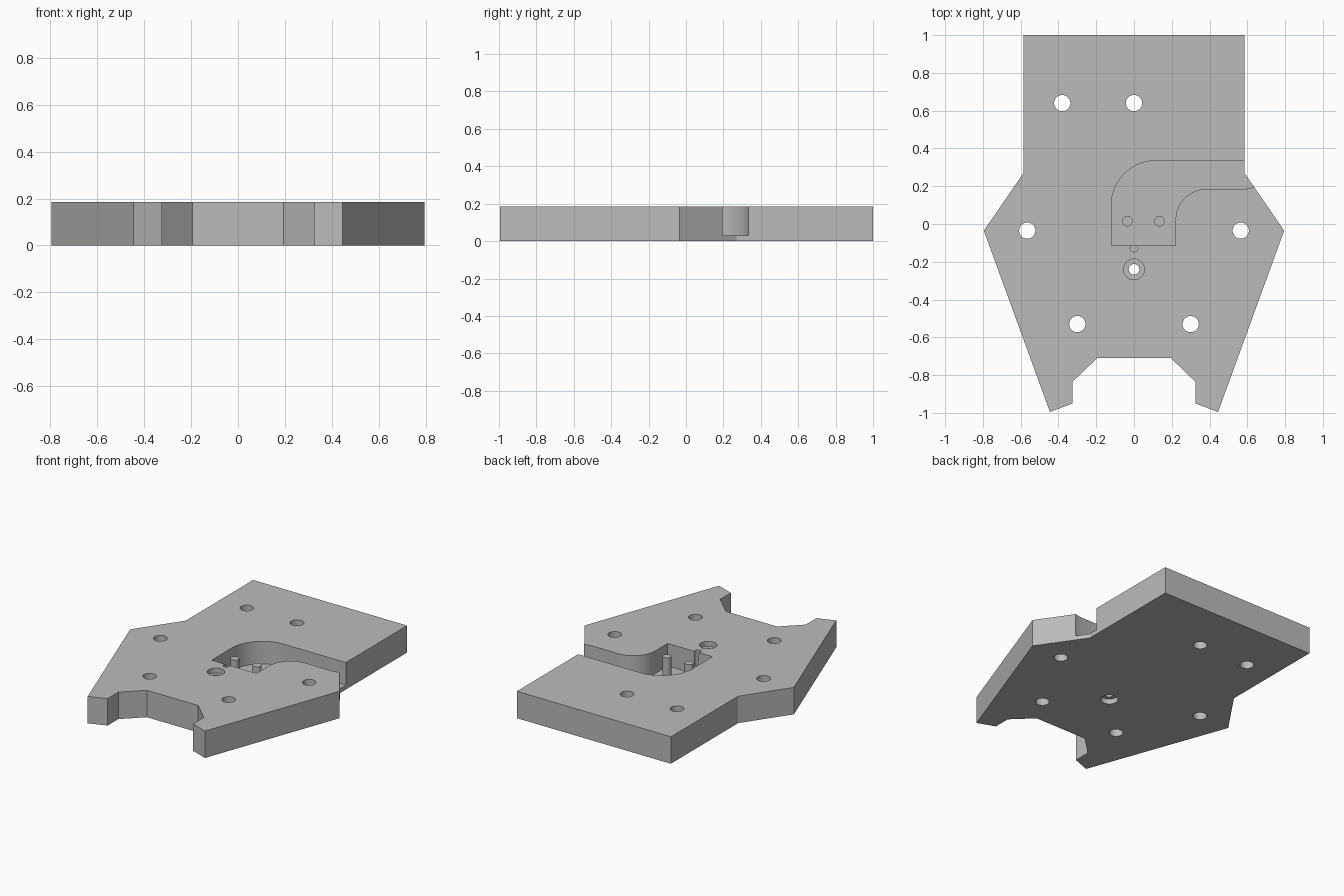
import bpy, bmesh, math
from mathutils import Matrix

cube = bpy.data.objects.get("Cube")
if cube:
    bpy.data.objects.remove(cube, do_unlink=True)

THICK, FLOOR = 0.185, 0.03

grey = bpy.data.materials.new("plain grey")
grey.use_nodes = True
grey.diffuse_color = (0.5, 0.5, 0.5, 1)
grey.node_tree.nodes["Principled BSDF"].inputs["Base Color"].default_value = (0.5, 0.5, 0.5, 1)


def add_object(name, bm):
    bmesh.ops.recalc_face_normals(bm, faces=bm.faces)
    mesh = bpy.data.meshes.new(name)
    bm.to_mesh(mesh)
    bm.free()
    mesh.materials.append(grey)
    obj = bpy.data.objects.new(name, mesh)
    bpy.context.collection.objects.link(obj)
    return obj


def prism(name, outline, z0, z1):
    bm = bmesh.new()
    face = bm.faces.new([bm.verts.new((x, y, z0)) for x, y in outline])
    new = bmesh.ops.extrude_face_region(bm, geom=[face])["geom"]
    verts = [v for v in new if isinstance(v, bmesh.types.BMVert)]
    bmesh.ops.translate(bm, verts=verts, vec=(0, 0, z1 - z0))
    return add_object(name, bm)


def cylinder(name, x, y, radius, z0, z1):
    bm = bmesh.new()
    bmesh.ops.create_cone(bm, cap_ends=True, segments=40, radius1=radius, radius2=radius,
                          depth=z1 - z0, matrix=Matrix.Translation((x, y, (z0 + z1) / 2)))
    return add_object(name, bm)


def arc(cx, cy, radius, start, end, steps=24):
    angles = [math.radians(start + (end - start) * i / steps) for i in range(steps + 1)]
    return [(cx + radius * math.cos(a), cy + radius * math.sin(a)) for a in angles]


def cut(target, cutter):
    mod = target.modifiers.new("cut", "BOOLEAN")
    mod.operation, mod.solver, mod.object = "DIFFERENCE", "EXACT", cutter
    bpy.context.view_layer.update()
    evaluated = target.evaluated_get(bpy.context.evaluated_depsgraph_get())
    mesh = bpy.data.meshes.new_from_object(evaluated)
    target.modifiers.clear()
    target.data = mesh
    bpy.data.objects.remove(cutter, do_unlink=True)


# Plate, symmetric about x = 0
half = [(0.585, 1), (0.585, 0.27), (0.795, -0.035), (0.445, -0.995),
        (0.325, -0.95), (0.325, -0.835), (0.195, -0.71)]
plate = prism("plate", half + [(-x, y) for x, y in reversed(half)], 0, THICK)

# Curved channel that opens on the left side
channel = ([(-0.12, -0.115), (0.22, -0.115)]
           + arc(0.385, 0.02, 0.165, 180, 90)
           + [(0.59, 0.185), (0.64, 0.195), (0.9, 0.26), (0.9, 0.335)]
           + arc(0.115, 0.1, 0.235, 90, 180))
cut(plate, prism("channel_cutter", channel, FLOOR, 0.3))

# Through holes
for x, y in [(-0.38, 0.64), (0, 0.64), (-0.565, -0.035), (0.565, -0.035),
             (-0.3, -0.53), (0.3, -0.53)]:
    cut(plate, cylinder("hole_cutter", x, y, 0.043, -0.1, 0.3))

# Stepped hole, recessed from both faces
for radius, z0, z1 in [(0.028, -0.1, 0.3), (0.055, THICK - 0.035, 0.3), (0.055, -0.1, 0.035)]:
    cut(plate, cylinder("step_cutter", 0, -0.24, radius, z0, z1))

# Small notch in the channel wall
cut(plate, cylinder("notch_cutter", 0, -0.128, 0.02, 0.08, 0.3))

# Pins standing on the channel floor
pins = [cylinder(f"{side}_pin", x, 0.015, 0.028, FLOOR - 0.01, 0.17)
        for side, x in (("right", -0.035), ("left", 0.135))]

for obj in [plate] + pins:
    bpy.ops.object.select_all(action="DESELECT")
    obj.select_set(True)
    bpy.context.view_layer.objects.active = obj
    bpy.ops.object.shade_smooth_by_angle(angle=math.radians(25))
